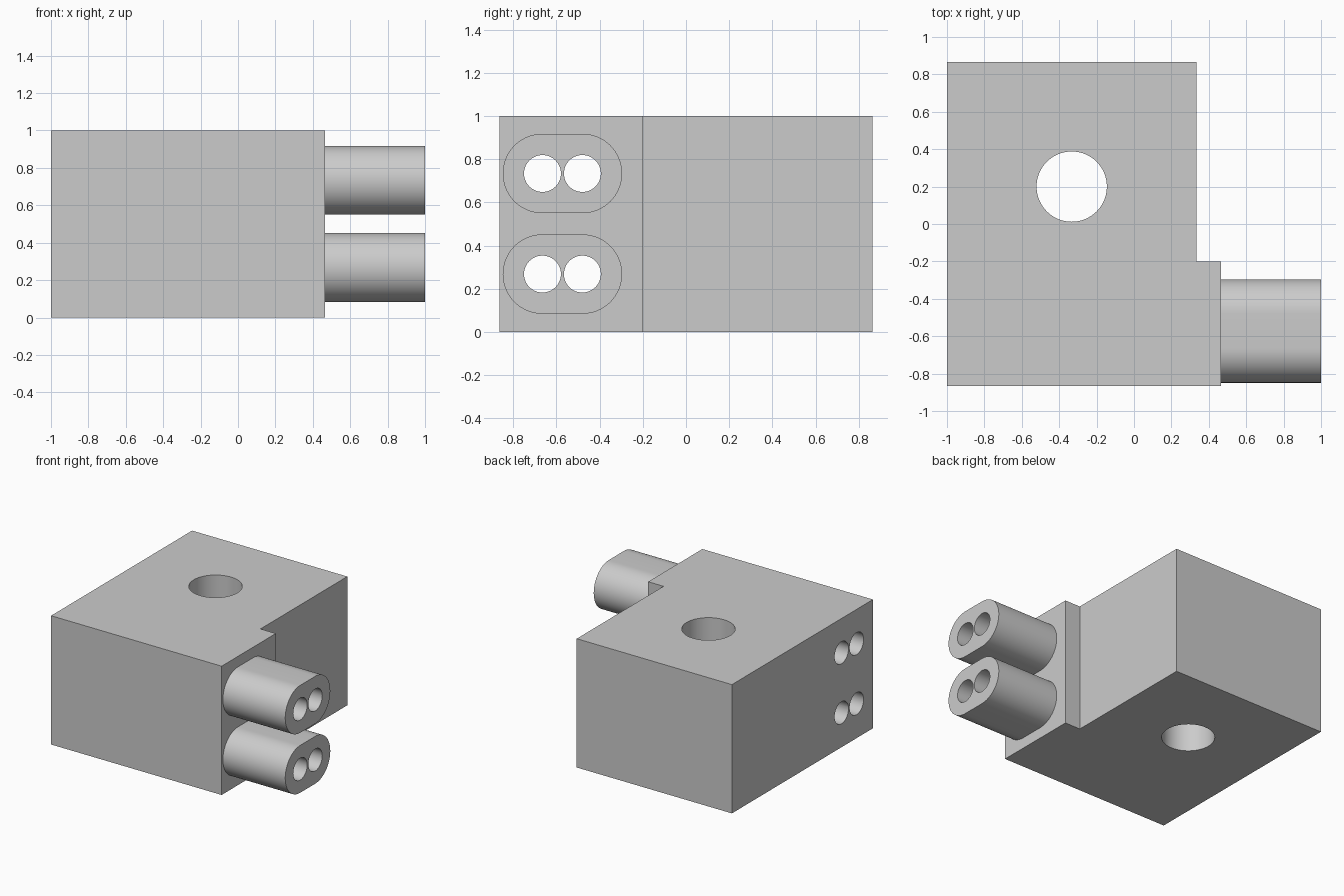
import bpy, bmesh, math
from mathutils import Vector

cube = bpy.data.objects.get("Cube")
if cube:
    bpy.data.objects.remove(cube, do_unlink=True)

grey = bpy.data.materials.new("plain_grey")
grey.use_nodes = True
colour = (0.6, 0.6, 0.6, 1)
grey.diffuse_color = colour
grey.node_tree.nodes["Principled BSDF"].inputs["Base Color"].default_value = colour


def prism(name, outline, push):
    """Extrude a closed 3D outline along the push vector."""
    bm = bmesh.new()
    face = bm.faces.new([bm.verts.new(p) for p in outline])
    extruded = bmesh.ops.extrude_face_region(bm, geom=[face])["geom"]
    bmesh.ops.translate(bm, vec=push, verts=[v for v in extruded if isinstance(v, bmesh.types.BMVert)])
    bmesh.ops.recalc_face_normals(bm, faces=bm.faces)
    mesh = bpy.data.meshes.new(name)
    bm.to_mesh(mesh)
    bm.free()
    mesh.materials.append(grey)
    ob = bpy.data.objects.new(name, mesh)
    bpy.context.collection.objects.link(ob)
    return ob


def arc(cu, cv, r, start, sweep, steps):
    angles = [start + sweep * i / steps for i in range(steps)]
    return [(cu + r * math.cos(a), cv + r * math.sin(a)) for a in angles]


def combine(target, tool, operation):
    """Apply a boolean and discard its tool."""
    mod = target.modifiers.new(operation, "BOOLEAN")
    mod.operation, mod.solver, mod.object = operation, "EXACT", tool
    bpy.context.view_layer.objects.active = target
    bpy.ops.object.modifier_apply(modifier=mod.name)
    bpy.data.objects.remove(tool, do_unlink=True)


# Stepped block
plan = [(-1, -.865), (.465, -.865), (.465, -.2), (.333, -.2), (.333, .865), (-1, .865)]
block = prism("connector_block", [(x, y, 0) for x, y in plan], Vector((0, 0, 1)))

# Rounded spouts, fused to the block
near, far, radius = -.665, -.48, .184
levels = (.268, .734)
for z in levels:
    slot = arc(far, z, radius, -math.pi / 2, math.pi, 32) + [(far, z + radius)]
    slot += arc(near, z, radius, math.pi / 2, math.pi, 32) + [(near, z - radius)]
    combine(block, prism("spout", [(.3, y, h) for y, h in slot], Vector((.7, 0, 0))), "UNION")

# Paired bores running the full length
for z in levels:
    for y in (near, far):
        ring = arc(y, z, .0855, 0, math.tau, 48)
        combine(block, prism("bore", [(-1.2, u, v) for u, v in ring], Vector((2.4, 0, 0))), "DIFFERENCE")

# Vertical mounting hole
ring = arc(-.333, .2, .188, 0, math.tau, 64)
combine(block, prism("mounting_hole", [(x, y, -.2) for x, y in ring], Vector((0, 0, 1.4))), "DIFFERENCE")

# Smooth curved walls with crisp edges
bpy.ops.object.select_all(action="DESELECT")
block.select_set(True)
bpy.context.view_layer.objects.active = block
bpy.ops.object.shade_smooth_by_angle(angle=math.radians(30))
